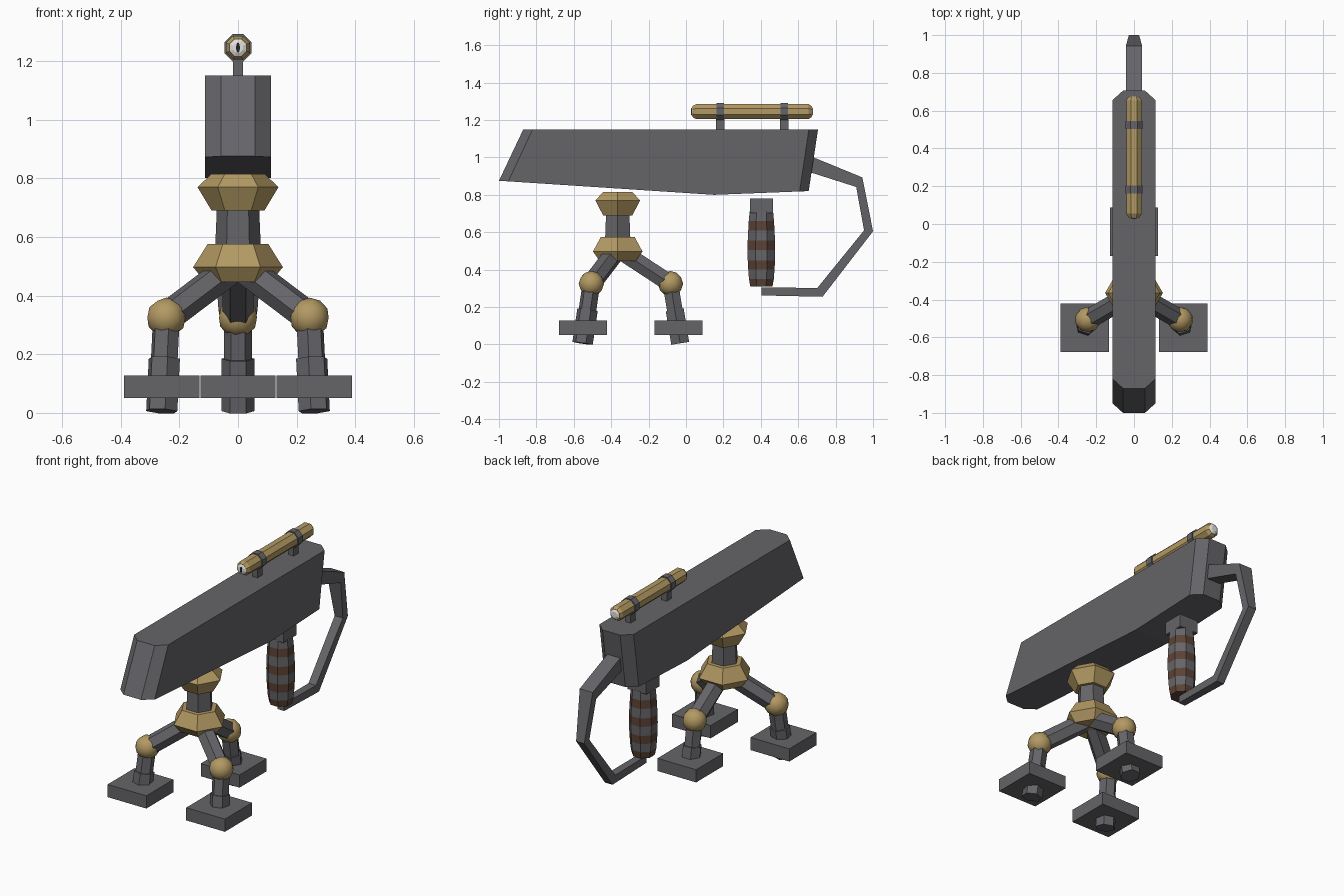
import bpy, bmesh, math
from mathutils import Vector, Matrix

if "Cube" in bpy.data.objects:
    bpy.data.objects.remove(bpy.data.objects["Cube"])


def mat(name, col):
    m = bpy.data.materials.new(name)
    m.diffuse_color = (*col, 1)
    m.use_nodes = True
    m.node_tree.nodes["Principled BSDF"].inputs["Base Color"].default_value = m.diffuse_color
    return m


GREY = mat("gunmetal grey", (0.13, 0.128, 0.14))
GOLD = mat("brass", (0.45, 0.32, 0.125))
BROWN = mat("brown wrap", (0.105, 0.055, 0.036))
WHITE = mat("lens white", (0.75, 0.75, 0.73))
BLACK = mat("black", (0.015, 0.015, 0.015))


def finish(name, bm, *mats):
    bmesh.ops.recalc_face_normals(bm, faces=bm.faces)
    me = bpy.data.meshes.new(name)
    bm.to_mesh(me)
    bm.free()
    for m in mats:
        me.materials.append(m)
    ob = bpy.data.objects.new(name, me)
    bpy.context.collection.objects.link(ob)
    return ob


def loft(name, rings, mats, band_mat=lambda i: 0):
    """Skin a list of equal-length point rings and cap both ends."""
    bm = bmesh.new()
    vs = [[bm.verts.new(p) for p in r] for r in rings]
    n = len(vs[0])
    for i in range(len(vs) - 1):
        for k in range(n):
            j = (k + 1) % n
            f = bm.faces.new((vs[i][k], vs[i][j], vs[i + 1][j], vs[i + 1][k]))
            f.material_index = band_mat(i)
    bm.faces.new(vs[0]).material_index = band_mat(0)
    bm.faces.new(vs[-1]).material_index = band_mat(len(vs) - 2)
    return finish(name, bm, *mats)


def turned(name, profile, sides, origin, axis, mats, band_mat=lambda i: 0, turn=0.0):
    """Revolve (radius, distance) pairs about an axis with few flat sides."""
    rot = Vector(axis).to_track_quat('Z', 'Y').to_matrix()
    rings = [[Vector(origin) + rot @ Vector((r * math.cos(turn + k * math.tau / sides),
                                             r * math.sin(turn + k * math.tau / sides), d))
              for k in range(sides)] for r, d in profile]
    return loft(name, rings, mats, band_mat)


def rod(name, a, b, r, material, sides=6):
    d = Vector(b) - Vector(a)
    return turned(name, [(r, 0), (r, d.length)], sides, a, d, [material])


def box(name, centre, size, material):
    bm = bmesh.new()
    bmesh.ops.create_cube(bm, size=1, matrix=Matrix.Translation(centre) @ Matrix.Diagonal((*size, 1)))
    return finish(name, bm, material)


# Main body: (half width, top y, bottom y, bottom z) stations, chamfered at both ends
stations = [(0.058, -0.87, -1.0, 0.875), (0.113, -0.82, -0.95, 0.872), (0.113, 0.15, 0.15, 0.80),
            (0.113, 0.657, 0.607, 0.818), (0.058, 0.706, 0.656, 0.82)]
loft("main_body", [[(-w, yt, 1.15), (w, yt, 1.15), (w, yb, zb), (-w, yb, zb)]
                   for w, yt, yb, zb in stations], [GREY])

# Sight tube with lenses, clamps and stands
SZ = 1.245
turned("sight_tube", [(0.032, 0.035), (0.044, 0.055), (0.044, 0.655), (0.032, 0.672)], 8,
       (0, 0, SZ), (0, 1, 0), [GOLD], turn=math.pi / 8)
turned("front_lens", [(0.018, 0.029), (0.032, 0.036)], 8, (0, 0, SZ), (0, 1, 0), [WHITE], turn=math.pi / 8)
turned("rear_lens", [(0.032, 0.671), (0.018, 0.678)], 8, (0, 0, SZ), (0, 1, 0), [WHITE], turn=math.pi / 8)
slit = turned("lens_slit", [(1, 0), (1, 0.002)], 8, (0, 0, 0), (0, 1, 0), [BLACK])
slit.scale = (0.007, 1, 0.018)
slit.location = (0, 0.0275, SZ)
for label, y in (("front", 0.183), ("rear", 0.525)):
    turned(label + "_sight_clamp", [(0.05, -0.021), (0.05, 0.021)], 8, (0, y, SZ), (0, 1, 0),
           [GREY], turn=math.pi / 8)
    box(label + "_sight_stand", (0, y, 1.175), (0.034, 0.045, 0.07), GREY)

# Turret: hexagonal brass collars around a grey neck
CY = -0.365
turned("upper_collar", [(0.09, 0.69), (0.138, 0.77), (0.09, 0.815)], 6, (0, CY, 0), (0, 0, 1), [GOLD])
turned("neck", [(0.078, 0.56), (0.072, 0.70)], 6, (0, CY, 0), (0, 0, 1), [GREY])
turned("lower_collar", [(0.112, 0.447), (0.153, 0.497), (0.104, 0.575)], 6, (0, CY, 0), (0, 0, 1), [GOLD])

# Three legs spread at 120 degrees
for label, ang, foot in (("rear", 90, (0, -0.041)), ("left", 210, (-0.26, -0.55)), ("right", 330, (0.26, -0.55))):
    a = math.radians(ang)

    def at(r, z):
        return Vector((r * math.cos(a), CY + r * math.sin(a), z))
    knee = at(0.282, 0.325)
    ankle = Vector((foot[0], foot[1] + (0.01 if label == "rear" else -0.003), 0.006))
    rod(label + "_thigh", at(0.03, 0.49), knee, 0.053, GREY)
    rod(label + "_shin", ankle, knee, 0.048, GREY)
    rod(label + "_ankle_sleeve", ankle, ankle.lerp(knee, 0.56), 0.056, GREY)
    bm = bmesh.new()
    bmesh.ops.create_icosphere(bm, subdivisions=2, radius=0.068, matrix=Matrix.Translation(knee))
    for f in bm.faces:
        f.smooth = True
    finish(label + "_knee", bm, GOLD)
    box(label + "_foot", (foot[0], foot[1], 0.089), (0.256, 0.256, 0.076), GREY)

# Grip with alternating wrap bands
GY = 0.403
grip = [(0.064, 0.31), (0.072, 0.35), (0.076, 0.40), (0.079, 0.45), (0.08, 0.505),
        (0.079, 0.555), (0.076, 0.61), (0.073, 0.66), (0.068, 0.71)]
turned("grip", grip, 8, (0, GY, 0), (0, 0, 1), [BROWN, GREY], lambda i: i % 2, turn=math.pi / 8)
box("grip_mount", (0, GY, 0.742), (0.124, 0.124, 0.076), GREY)

# Hand guard: (half width, outer y, outer z, inner y, inner z) along the loop
guard = [(0.022, 0.405, 0.262, 0.405, 0.305), (0.025, 0.73, 0.255, 0.702, 0.302),
         (0.027, 1.0, 0.605, 0.952, 0.61), (0.043, 0.943, 0.893, 0.91, 0.842),
         (0.043, 0.67, 1.005, 0.65, 0.925)]
loft("hand_guard", [[(-w, yo, zo), (w, yo, zo), (w, yi, zi), (-w, yi, zi)]
                    for w, yo, zo, yi, zi in guard], [GREY])
